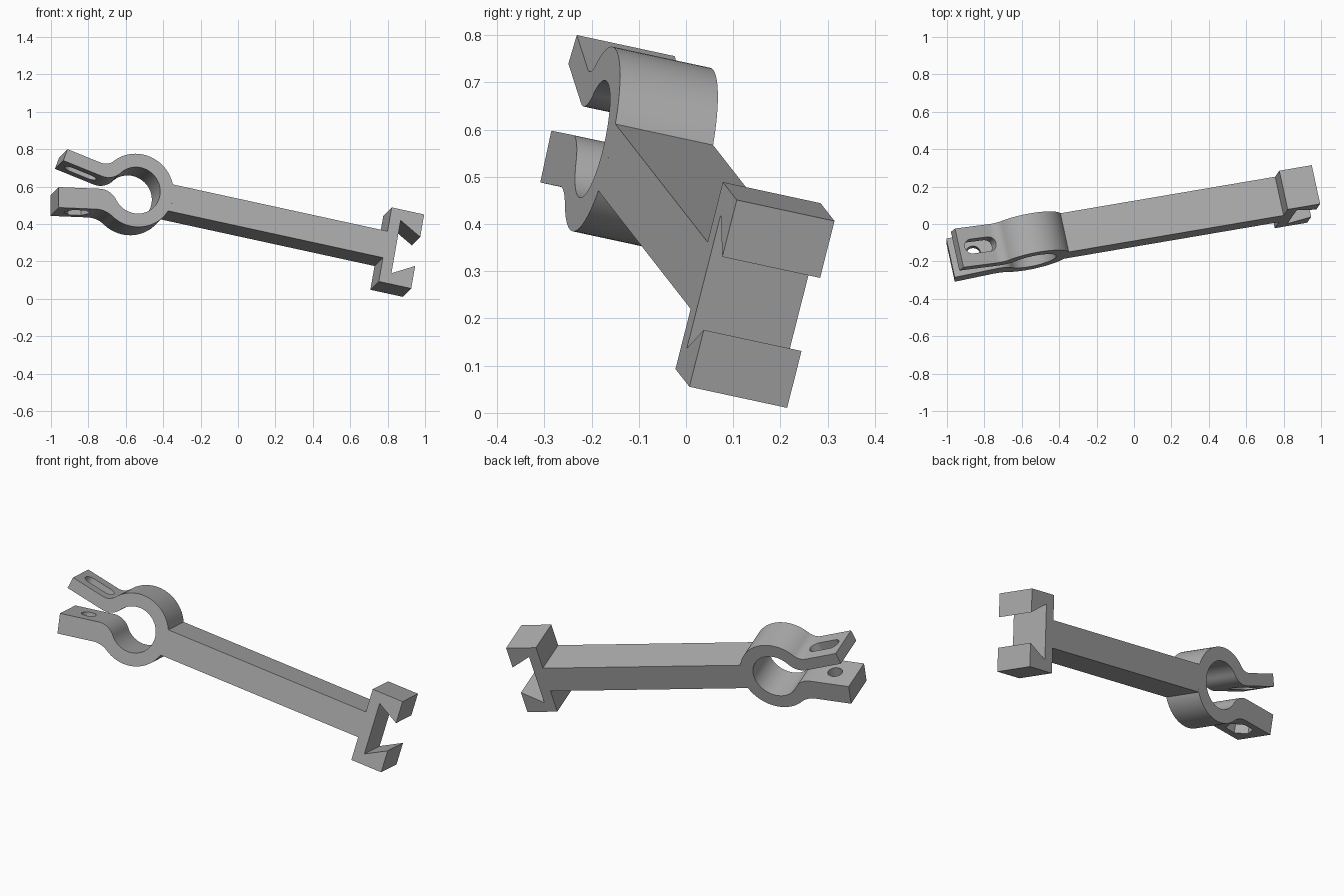
import bpy, bmesh
from math import sin, cos, atan2, pi, radians, sqrt
from mathutils import Vector, Matrix

cube = bpy.data.objects.get("Cube")
if cube:
    bpy.data.objects.remove(cube)

WIDTH = 0.2165
R_OUT, R_IN = 0.2, 0.127
ARM_H, ARM_END = 0.074, 1.377
TILT = radians(10)
TIP = 0.428

# Tilted frame: x along the arm, y through the thickness, z up the head
along = Vector((0.964, 0.164, -0.210)).normalized()
through = Vector((-0.208, 0.956, -0.206))
through = (through - along * through.dot(along)).normalized()
up = along.cross(through)
FRAME = Matrix.Translation((-0.54, -0.198, 0.58)) @ Matrix((along, through, up)).transposed().to_4x4()

grey = bpy.data.materials.new("plain_grey")
grey.use_nodes = True
grey.diffuse_color = (0.42, 0.42, 0.42, 1)
grey.node_tree.nodes["Principled BSDF"].inputs["Base Color"].default_value = (0.42, 0.42, 0.42, 1)


def arc(c, r, a0, a1, n):
    return [Vector((c[0] + r * cos(a0 + (a1 - a0) * i / n),
                    c[1] + r * sin(a0 + (a1 - a0) * i / n))) for i in range(n + 1)]


def prism(name, outline, depth, matrix):
    """Extrude an x-z outline along y."""
    bm = bmesh.new()
    face = bm.faces.new([bm.verts.new((p[0], 0, p[1])) for p in outline])
    ext = bmesh.ops.extrude_face_region(bm, geom=[face])
    bmesh.ops.translate(bm, vec=(0, depth, 0),
                        verts=[v for v in ext["geom"] if isinstance(v, bmesh.types.BMVert)])
    bmesh.ops.recalc_face_normals(bm, faces=bm.faces)
    mesh = bpy.data.meshes.new(name)
    bm.to_mesh(mesh)
    bm.free()
    mesh.materials.append(grey)
    obj = bpy.data.objects.new(name, mesh)
    obj.matrix_world = matrix
    bpy.context.collection.objects.link(obj)
    return obj


def jaw_axes(side):
    return (Vector((-cos(TILT), side * sin(TILT))),
            Vector((sin(TILT), side * cos(TILT))))


def jaw_edge(side, d, ring, fillet):
    """Jaw edge from its tip, through a fillet, to the ring; also the ring angle."""
    out, nrm = jaw_axes(side)
    t = sqrt((ring + fillet) ** 2 - (d + fillet) ** 2)
    c = out * t + nrm * (d + fillet)
    a0 = atan2(-nrm.y, -nrm.x)
    a1 = atan2(-c.y, -c.x)
    a1 = a0 + (a1 - a0 + pi) % (2 * pi) - pi
    return [out * TIP + nrm * d] + arc(c, fillet, a0, a1, 12), atan2(c.y, c.x)


# Split clamp ring with two jaws
top_out, top_a = jaw_edge(1, 0.067, R_OUT, 0.072)
low_out, low_a = jaw_edge(-1, 0.112, R_OUT, 0.125)
top_in, top_b = jaw_edge(1, 0, R_IN, 0.1)
low_in, low_b = jaw_edge(-1, 0, R_IN, 0.1)
outline = (top_out + arc((0, 0), R_OUT, top_a, low_a, 56)[1:-1] + low_out[::-1]
           + low_in + arc((0, 0), R_IN, low_b, top_b, 56)[1:-1] + top_in[::-1])
clamp = prism("clamp", outline, WIDTH, FRAME)

# Straight arm, hollowed at one end to seat on the ring
join = math_angle = atan2(ARM_H, sqrt(R_OUT ** 2 - ARM_H ** 2))
prism("arm", arc((0, 0), R_OUT, -join, join, 10)
      + [(ARM_END, ARM_H), (ARM_END, -ARM_H)], WIDTH, FRAME)

# Dovetail head
half = [(ARM_END, 0.207), (1.557, 0.207), (1.557, 0.081), (1.437, 0.148)]
prism("dovetail_head", half + [(x, -z) for x, z in reversed(half)], WIDTH, FRAME)


def jaw_cut(side, outline, start, depth):
    """Cut a pocket through a jaw, square to its inner face."""
    out, nrm = jaw_axes(side)
    x = Vector((out.x, 0, out.y))
    y = Vector((nrm.x, 0, nrm.y))
    m = Matrix((x, y, x.cross(y))).transposed().to_4x4()
    pos = x * 0.305 + y * start + Vector((0, WIDTH / 2, 0))
    cutter = prism("cutter", outline, depth, FRAME @ Matrix.Translation(pos) @ m)
    cutter.hide_render = True
    mod = clamp.modifiers.new("cut", "BOOLEAN")
    mod.operation, mod.solver, mod.object = "DIFFERENCE", "EXACT", cutter
    bpy.context.view_layer.update()
    bpy.context.view_layer.objects.active = clamp
    bpy.ops.object.modifier_apply(modifier=mod.name)
    bpy.data.objects.remove(cutter)


# Bolt slot, bolt hole and six-sided nut pocket
slot = arc((0.05, 0), 0.04, -pi / 2, pi / 2, 16) + arc((-0.05, 0), 0.04, pi / 2, 3 * pi / 2, 16)
jaw_cut(1, slot, -0.05, 0.2)
jaw_cut(-1, arc((0, 0), 0.04, 0, 2 * pi, 32)[:-1], -0.05, 0.25)
jaw_cut(-1, arc((0, 0), 0.072, 0, 2 * pi, 6)[:-1], 0.056, 0.15)

# Smooth the round walls, keep the edges sharp
bpy.ops.object.select_all(action="DESELECT")
clamp.select_set(True)
bpy.context.view_layer.objects.active = clamp
bpy.ops.object.shade_smooth_by_angle(angle=radians(30))
